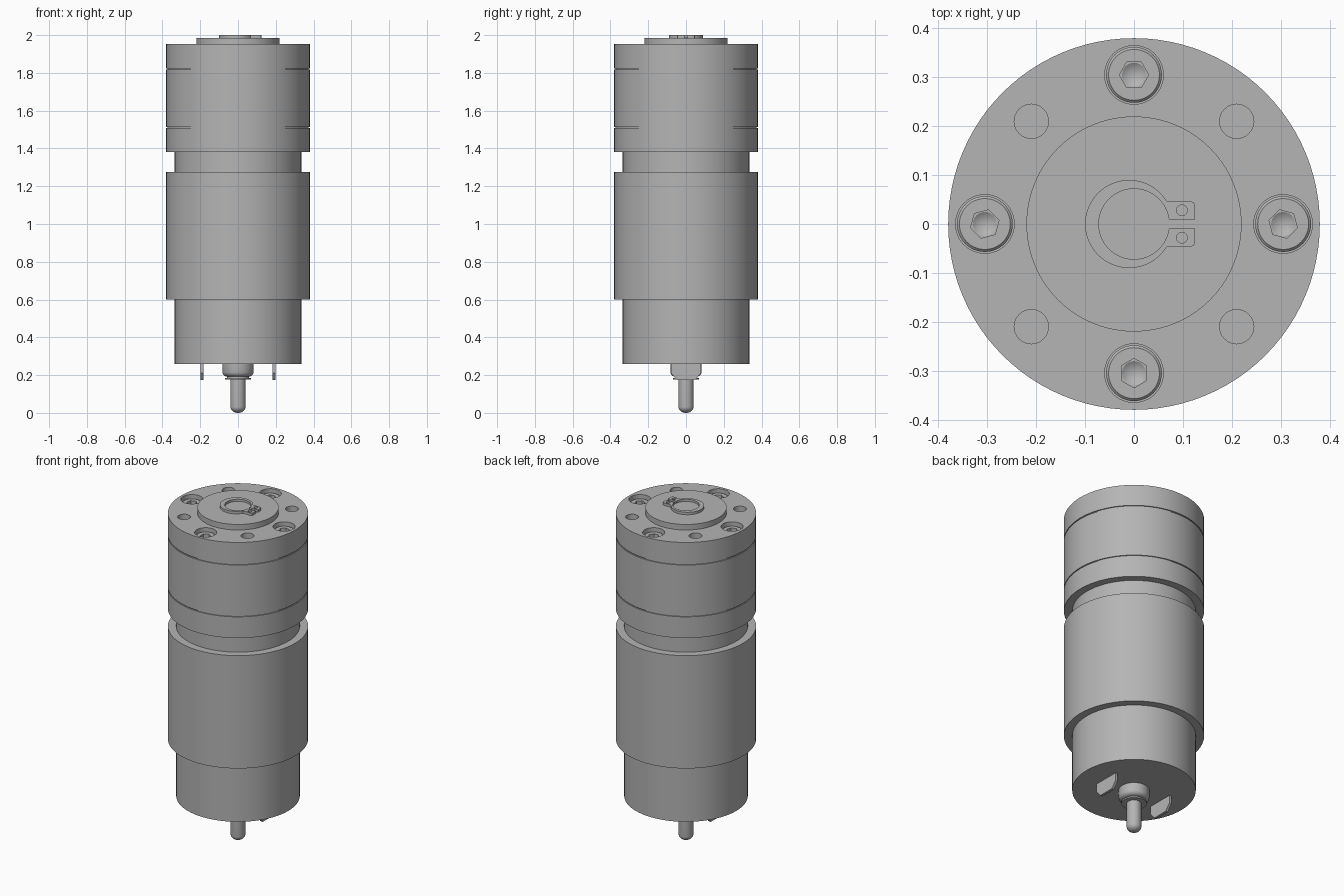
import bpy, bmesh, math
from mathutils import Matrix, Vector

cube = bpy.data.objects.get("Cube")
if cube:
    bpy.data.objects.remove(cube, do_unlink=True)

# Single bare-metal colour
GREY = (0.46, 0.46, 0.46, 1)
metal = bpy.data.materials.new("grey metal")
metal.use_nodes = True
metal.diffuse_color = GREY
metal.node_tree.nodes["Principled BSDF"].inputs["Base Color"].default_value = GREY


def finish(name, bm):
    bmesh.ops.recalc_face_normals(bm, faces=bm.faces)
    mesh = bpy.data.meshes.new(name)
    bm.to_mesh(mesh)
    bm.free()
    mesh.materials.append(metal)
    ob = bpy.data.objects.new(name, mesh)
    bpy.context.collection.objects.link(ob)
    return ob


def select(ob):
    bpy.ops.object.select_all(action='DESELECT')
    ob.select_set(True)
    bpy.context.view_layer.objects.active = ob


def smooth(ob):
    select(ob)
    bpy.ops.object.shade_smooth_by_angle(angle=math.radians(30))


def spin(bm, profile, steps, at=(0, 0), turn=0.0):
    """Revolve an (r, z) profile about a vertical axis; ends lie on the axis."""
    rot = Matrix.Rotation(turn, 3, 'Z')
    off = Vector((at[0], at[1], 0))
    vs = [bm.verts.new(rot @ Vector((r, 0, z)) + off) for r, z in profile]
    es = [bm.edges.new(pair) for pair in zip(vs, vs[1:])]
    bmesh.ops.spin(bm, geom=vs + es, cent=off, axis=(0, 0, 1),
                   angle=2 * math.pi, steps=steps)
    bmesh.ops.remove_doubles(bm, verts=bm.verts, dist=1e-5)


def lathe(name, profile, steps=96, **kw):
    bm = bmesh.new()
    spin(bm, profile, steps, **kw)
    return finish(name, bm)


def drum(r, low, high):
    return [(0, low), (r, low), (r, high), (0, high)]


def prism(name, outline, depth):
    bm = bmesh.new()
    face = bm.faces.new([bm.verts.new(p) for p in outline])
    grown = bmesh.ops.extrude_face_region(bm, geom=[face])["geom"]
    moved = [g for g in grown if isinstance(g, bmesh.types.BMVert)]
    bmesh.ops.translate(bm, verts=moved, vec=depth)
    return finish(name, bm)


def cut(ob, cutter):
    mod = ob.modifiers.new("cut", 'BOOLEAN')
    mod.operation, mod.solver, mod.object = 'DIFFERENCE', 'EXACT', cutter
    select(ob)
    bpy.ops.object.modifier_apply(modifier=mod.name)
    bpy.data.objects.remove(cutter, do_unlink=True)


# Motor can, sleeve and gearbox body
can = lathe("motor_can", drum(0.335, 0.26, 1.39))
sleeve = lathe("motor_sleeve", drum(0.38, 0.6, 1.275))
adapter = lathe("gearbox_adapter", drum(0.38, 1.38, 1.507))
gear_ring = lathe("gear_ring", [(0, 1.5), (0.374, 1.5), (0.374, 1.513), (0.38, 1.513),
                                (0.38, 1.817), (0.374, 1.817), (0.374, 1.83), (0, 1.83)])
cover = lathe("gearbox_cover", drum(0.38, 1.824, 1.952))
boss = lathe("pilot_boss", drum(0.22, 1.94, 1.985))

# Counterbores and mounting holes in the cover
seats = [(0.305 * math.cos(i * math.pi / 2), 0.305 * math.sin(i * math.pi / 2))
         for i in range(4)]
bm = bmesh.new()
for spot in seats:
    spin(bm, drum(0.06, 1.86, 2.0), 48, at=spot)
for sx in (-1, 1):
    for sy in (-1, 1):
        spin(bm, drum(0.035, 1.86, 2.0), 32, at=(sx * 0.21, sy * 0.21))
cut(cover, finish("hole_cutter", bm))
for part in (can, sleeve, adapter, gear_ring, cover, boss):
    smooth(part)

# Socket screws with a hexagonal recess and conical floor
for i, spot in enumerate(seats):
    head = [(0, 1.85), (0.057, 1.85), (0.057, 1.925), (0.052, 1.93), (0, 1.93)]
    screw = lathe("socket_screw_%d" % (i + 1), head, 48, at=spot)
    turn = math.radians(30 + 15 * ((i + 1) % 4))
    cut(screw, lathe("hex_cutter", drum(0.03, 1.895, 1.96), 6, at=spot, turn=turn))
    cut(screw, lathe("cone_cutter", [(0, 1.878), (0.026, 1.896), (0, 1.896)], 24, at=spot))
    smooth(screw)

# Retaining clip: open ring ending in two drilled lugs
TOP, GAP, INNER, OUTER = 1.984, 0.009, 0.072, 0.09
a0, a1, n = math.asin(GAP / INNER), math.radians(31.5), 32
half = [(INNER * math.cos(a), INNER * math.sin(a))
        for a in (math.pi + (a0 - math.pi) * i / n for i in range(n + 1))]
half += [(0.125, GAP), (0.125, 0.038), (0.122, 0.044), (0.116, 0.047), (0.077, 0.047)]
half += [(OUTER * math.cos(a) - 0.01, OUTER * math.sin(a))
         for a in (a1 + (math.pi - a1) * i / n for i in range(n + 1))]
mirrored = [(x, -y) for x, y in reversed(half)]
outline = half + mirrored[1:-1]
# The two halves meet along the ring's far side, so each is built as its own prism
for side, pts in (("left", half), ("right", [(x, -y) for x, y in half])):
    clip = prism("retaining_clip_" + side, [(x, y, TOP) for x, y in pts], (0, 0, 0.016))
    s = 1 if pts is half else -1
    cut(clip, lathe("lug_cutter", drum(0.011, 1.97, 2.02), 24, at=(0.098, s * 0.028)))
    smooth(clip)

# Output shaft end inside the clip
smooth(lathe("shaft_end", drum(0.07, 1.96, 1.988), 64))

# Rear bearing housing, collar and round-nosed shaft
smooth(lathe("rear_bearing", [(0, 0.27), (0.083, 0.27), (0.083, 0.215), (0.079, 0.203),
                              (0.07, 0.195), (0.058, 0.192), (0.058, 0.185), (0.068, 0.185),
                              (0.068, 0.176), (0, 0.176)], 64))
nose = [(0.04 * math.sin(a), 0.032 * (1 - math.cos(a)))
        for a in (i * math.pi / 16 for i in range(9))]
smooth(lathe("rear_shaft", nose + [(0.04, 0.2), (0, 0.2)], 48))

# Electrical terminals with clipped tips
tab = [(-0.08, 0.27), (-0.08, 0.212), (-0.048, 0.175),
       (0.048, 0.175), (0.08, 0.212), (0.08, 0.27)]
for side, x in (("left", 0.183), ("right", -0.198)):
    prism("terminal_" + side, [(x, y, z) for y, z in tab], (0.015, 0, 0))
